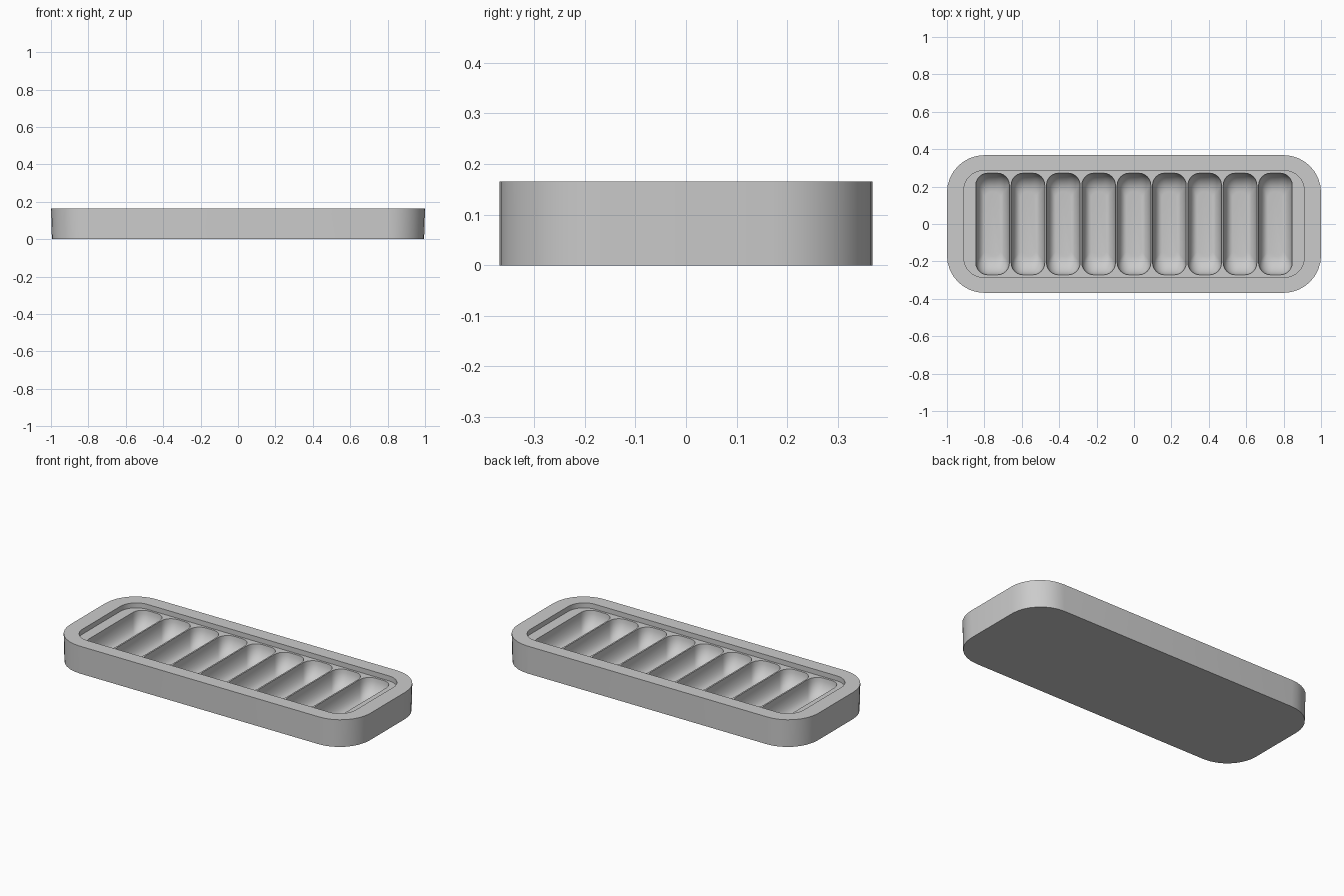
import bpy, bmesh, math

if "Cube" in bpy.data.objects:
    bpy.data.objects.remove(bpy.data.objects["Cube"])

TOP, FLOOR, DEPTH = 0.165, 0.135, 0.105
COUNT, PITCH = 9, 0.189

bm = bmesh.new()


def ring(hx, hy, r, z, cx=0.0, seg=8):
    """Rounded rectangle of vertices."""
    out = []
    for q, (sx, sy) in enumerate(((1, 1), (-1, 1), (-1, -1), (1, -1))):
        for i in range(seg + 1):
            a = math.pi / 2 * (q + i / seg)
            out.append(bm.verts.new((cx + sx * (hx - r) + r * math.cos(a),
                                     sy * (hy - r) + r * math.sin(a), z)))
    return out


def bridge(a, b):
    n = len(a)
    for i in range(n):
        j = (i + 1) % n
        bm.faces.new((a[i], a[j], b[j], b[i]))


def loop_edges(r):
    return [bm.edges.get((r[i], r[(i + 1) % len(r)])) for i in range(len(r))]


# outer shell, rim and shallow recess
base = ring(0.995, 0.368, 0.2, 0)
outer = ring(1.0, 0.368, 0.2, TOP)
inner = ring(0.91, 0.285, 0.105, TOP)
recess = ring(0.91, 0.285, 0.105, FLOOR)
bm.faces.new(base)
bridge(base, outer)
bridge(outer, inner)
bridge(inner, recess)
border = loop_edges(recess)

# row of rounded pockets
STEPS = 8
for k in range(COUNT):
    cx = (k - (COUNT - 1) / 2) * PITCH
    prev = None
    for s in range(STEPS + 1):
        a = math.pi / 2 * s / STEPS
        t = 1 - math.cos(a)
        cur = ring(0.09 - 0.05 * t, 0.272 - 0.1 * t, 0.065 - 0.035 * t,
                   FLOOR - DEPTH * math.sin(a), cx, 6)
        if prev:
            bridge(prev, cur)
            if s == 1:
                border += loop_edges(prev)
        prev = cur
    bm.faces.new(prev)

# recess floor around the pockets
bmesh.ops.triangle_fill(bm, edges=border, use_beauty=True, normal=(0, 0, 1))
bmesh.ops.recalc_face_normals(bm, faces=bm.faces)

mesh = bpy.data.meshes.new("tray")
bm.to_mesh(mesh)
bm.free()
tray = bpy.data.objects.new("tray", mesh)
bpy.context.collection.objects.link(tray)

mat = bpy.data.materials.new("light grey")
mat.diffuse_color = (0.6, 0.6, 0.6, 1)
mat.use_nodes = True
mat.node_tree.nodes["Principled BSDF"].inputs["Base Color"].default_value = mat.diffuse_color
mesh.materials.append(mat)

bpy.context.view_layer.objects.active = tray
tray.select_set(True)
bpy.ops.object.shade_smooth_by_angle(angle=math.radians(35))
